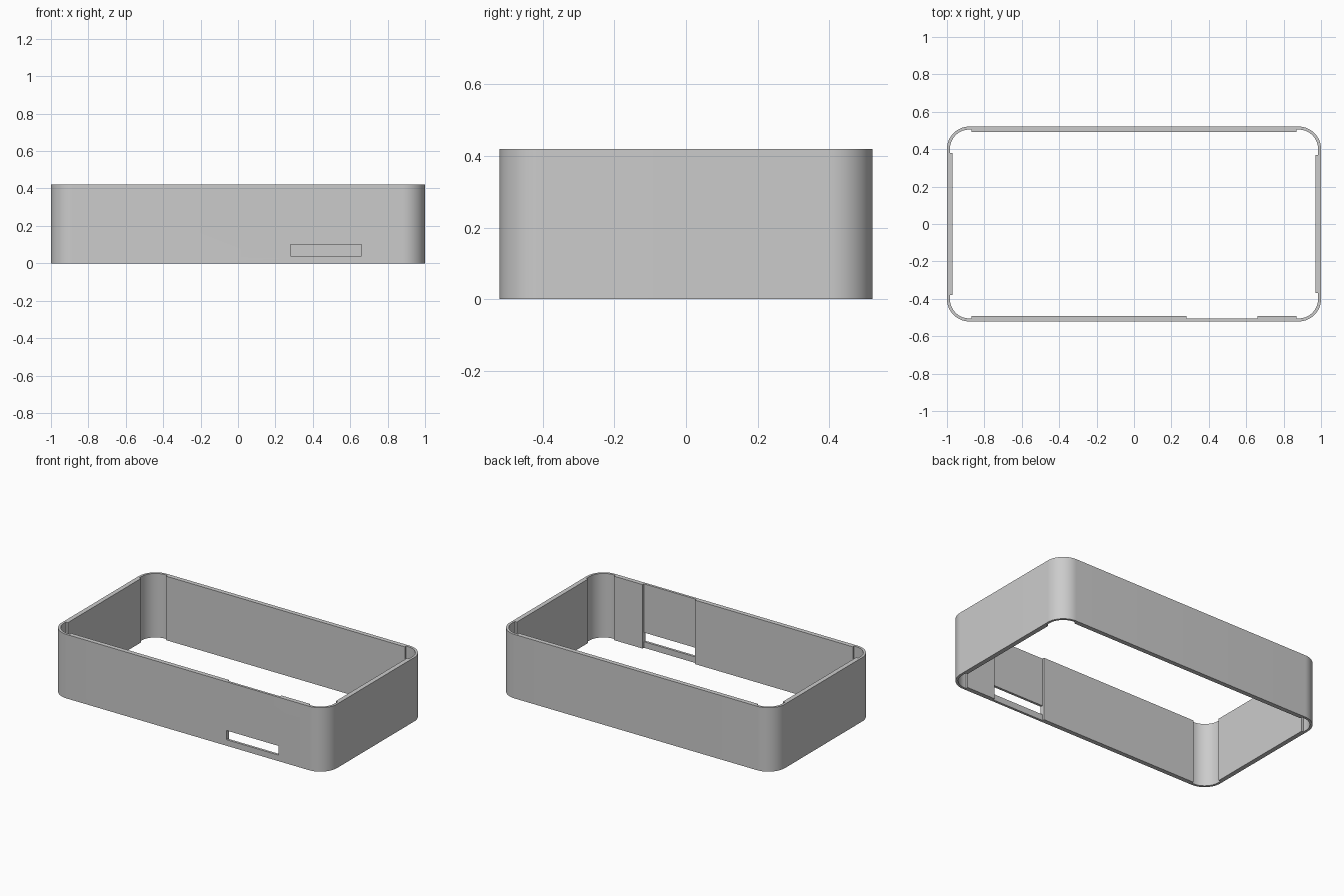
import bpy, bmesh, math
from mathutils import Vector

if "Cube" in bpy.data.objects:
    bpy.data.objects.remove(bpy.data.objects["Cube"])

HX, HY, H = 1.0, 0.521, 0.42      # half width, half depth, height
R, WALL, PAD = 0.12, 0.016, 0.03  # corner radius, thin wall, padded wall
STEPS = 16


def arc(sx, sy, start, radius):
    """Quarter circle around one corner centre."""
    cx, cy = sx * (HX - R), sy * (HY - R)
    return [(cx + radius * math.cos(start + math.pi / 2 * i / STEPS),
             cy + radius * math.sin(start + math.pi / 2 * i / STEPS))
            for i in range(STEPS + 1)]


def arcs(radius):
    """Corners in order: front right, back right, back left, front left."""
    return [arc(1, -1, -math.pi / 2, radius), arc(1, 1, 0, radius),
            arc(-1, 1, math.pi / 2, radius), arc(-1, -1, math.pi, radius)]


def pad_x(a, b, s):
    """Thickened stretch along the front (s=-1) or back (s=1) wall."""
    t, p = s * (HY - WALL), s * (HY - PAD)
    return [(a, t), (a, p), (b, p), (b, t)]


def pad_y(a, b, s):
    """Thickened stretch along a side wall."""
    t, p = s * (HX - WALL), s * (HX - PAD)
    return [(t, a), (p, a), (p, b), (t, b)]


outer = sum(arcs(R), [])
c = arcs(R - WALL)
inner = (pad_x(-0.868, 0.28, -1) + pad_x(0.66, 0.868, -1) + c[0]
         + pad_y(-0.37, 0.37, 1) + c[1]
         + pad_x(0.868, -0.868, 1) + c[2]
         + pad_y(0.38, -0.38, -1) + c[3])

# Wall cross-section, filled between both loops and extruded upward
bm = bmesh.new()
edges = []
for loop in (outer, inner):
    vs = [bm.verts.new((x, y, 0)) for x, y in loop]
    edges += [bm.edges.new((v, vs[i - 1])) for i, v in enumerate(vs)]
bmesh.ops.triangle_fill(bm, use_beauty=True, edges=edges)
ext = bmesh.ops.extrude_face_region(bm, geom=bm.faces[:])
bmesh.ops.translate(bm, vec=Vector((0, 0, H)),
                    verts=[g for g in ext["geom"] if isinstance(g, bmesh.types.BMVert)])
bmesh.ops.recalc_face_normals(bm, faces=bm.faces[:])
mesh = bpy.data.meshes.new("case_frame")
bm.to_mesh(mesh)
bm.free()
frame = bpy.data.objects.new("case_frame", mesh)
bpy.context.collection.objects.link(frame)

grey = bpy.data.materials.new("plain grey")
grey.diffuse_color = (0.6, 0.6, 0.6, 1)
grey.use_nodes = True
grey.node_tree.nodes["Principled BSDF"].inputs["Base Color"].default_value = grey.diffuse_color
mesh.materials.append(grey)

# Port slot through the thin part of the front wall
bpy.ops.mesh.primitive_cube_add(size=1, location=(0.47, -HY, 0.07))
cutter = bpy.context.object
cutter.name = "slot_cutter"
cutter.scale = (0.379, 0.1, 0.06)
cutter.hide_render = True
cut = frame.modifiers.new("slot", "BOOLEAN")
cut.operation, cut.solver, cut.object = "DIFFERENCE", "EXACT", cutter

bpy.ops.object.select_all(action="DESELECT")
frame.select_set(True)
bpy.context.view_layer.objects.active = frame
bpy.ops.object.modifier_apply(modifier="slot")
bpy.data.objects.remove(cutter)
bpy.ops.object.shade_smooth_by_angle(angle=math.radians(30))
